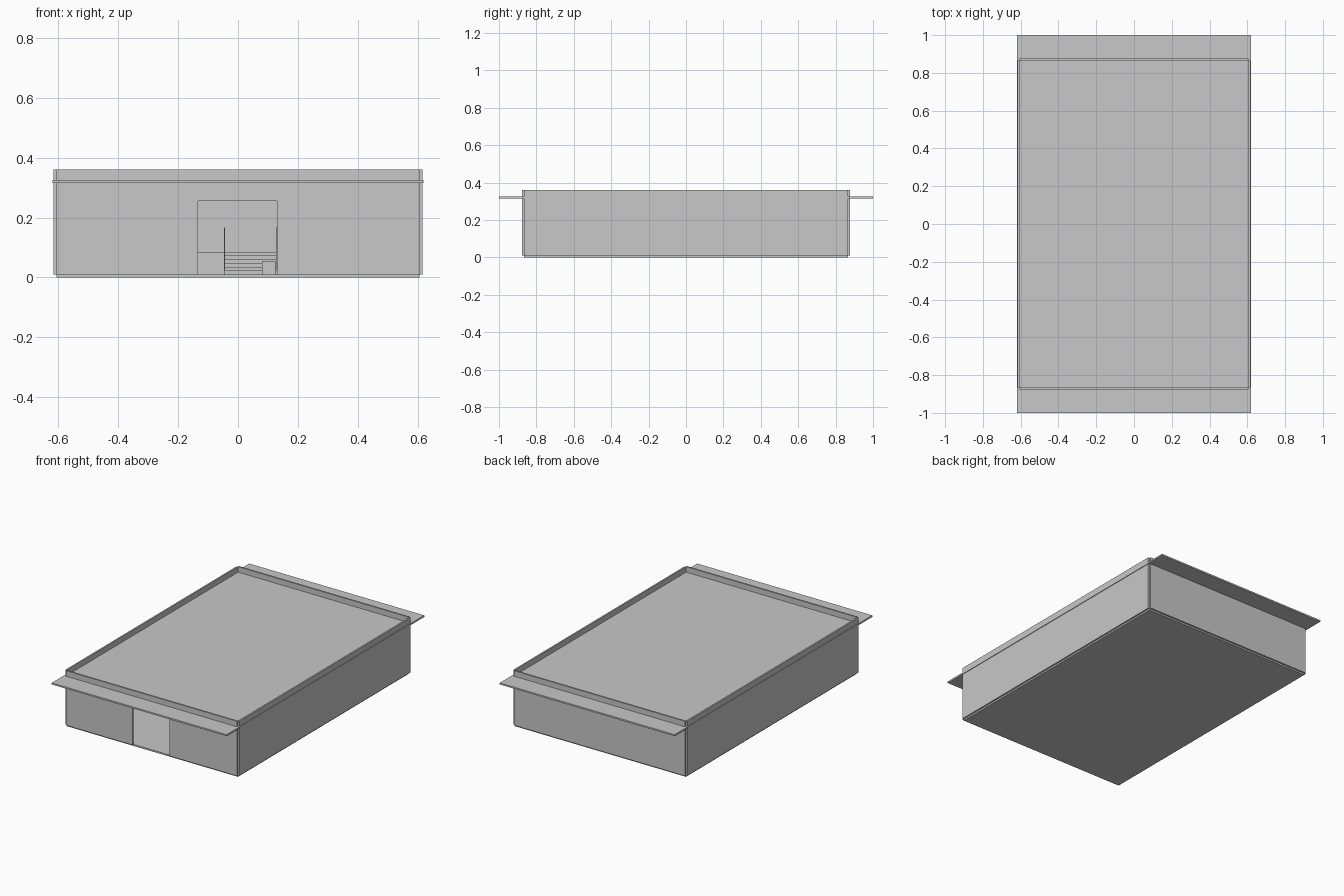
import bpy, bmesh

if "Cube" in bpy.data.objects:
    bpy.data.objects.remove(bpy.data.objects["Cube"])

# One flat colour for the whole building
grey = bpy.data.materials.new("light_grey")
grey.diffuse_color = (0.58, 0.58, 0.58, 1)
grey.use_nodes = True
grey.node_tree.nodes["Principled BSDF"].inputs["Base Color"].default_value = grey.diffuse_color


def finish(name, bm):
    bmesh.ops.recalc_face_normals(bm, faces=bm.faces)
    mesh = bpy.data.meshes.new(name)
    bm.to_mesh(mesh)
    bm.free()
    mesh.materials.append(grey)
    obj = bpy.data.objects.new(name, mesh)
    bpy.context.collection.objects.link(obj)
    return obj


def box(name, x0, x1, y0, y1, z0, z1):
    bm = bmesh.new()
    bmesh.ops.create_cube(bm, size=1)
    for v in bm.verts:
        v.co = ((x0 + x1) / 2 + v.co.x * (x1 - x0),
                (y0 + y1) / 2 + v.co.y * (y1 - y0),
                (z0 + z1) / 2 + v.co.z * (z1 - z0))
    return finish(name, bm)


def extrude(name, points, axis, start, depth):
    """Extrude a profile along x (points are y, z) or along y (points are x, z)."""
    bm = bmesh.new()
    if axis == "x":
        verts = [bm.verts.new((start, a, b)) for a, b in points]
        move = (depth, 0, 0)
    else:
        verts = [bm.verts.new((a, start, b)) for a, b in points]
        move = (0, depth, 0)
    face = bm.faces.new(verts)
    new = bmesh.ops.extrude_face_region(bm, geom=[face])["geom"]
    bmesh.ops.translate(bm, vec=move, verts=[g for g in new if isinstance(g, bmesh.types.BMVert)])
    return finish(name, bm)


IX, IY = 0.606, 0.866      # inner footprint
OX, OY = 0.616, 0.877      # outer face of the walls
Z0, Z1 = 0.01, 0.36        # wall bottom and parapet top
DL, DR, DT = -0.133, 0.13, 0.255   # doorway

# Floor and overhanging roof
box("floor", -IX, IX, -IY, IY, 0, Z0)
box("roof", -0.62, 0.62, -1, 1, 0.315, 0.325)

# Four wall panels, leaving notched corners
box("left_wall", -OX, -IX, -IY, IY, Z0, Z1)
box("right_wall", IX, OX, -IY, IY, Z0, Z1)
box("back_wall", -IX, IX, IY, OY, Z0, Z1)
extrude("front_wall", [(-IX, Z0), (DL, Z0), (DL, DT), (DR, DT), (DR, Z0),
                       (IX, Z0), (IX, Z1), (-IX, Z1)], "y", -OY, OY - IY)

# Raised platform inside
PY, PZ = 0.2, 0.085
box("platform", -IX, IX, PY, IY, Z0, PZ)

# Steps up to the platform
count, tread = 5, 0.035
rise = (PZ - Z0) / (count + 1)
start = PY - count * tread
profile = [(start, Z0)]
for i in range(count):
    z = Z0 + (i + 1) * rise
    profile += [(start + i * tread, z), (start + (i + 1) * tread, z)]
profile.append((PY, Z0))
extrude("steps", profile, "x", -0.045, 0.172)

# Thin railings beside the steps
for side, x in (("left", -0.047), ("right", 0.127)):
    extrude(side + "_handrail", [(start, 0.095), (PY, 0.16), (PY, 0.167), (start, 0.102)],
            "x", x, 0.003)
    for label, y, z0, z1 in (("lower", start, Z0, 0.1), ("upper", PY - 0.004, Z0, 0.163)):
        box(f"{side}_{label}_post", x, x + 0.003, y, y + 0.004, z0, z1)

# Small crate in front of the steps
box("crate", 0.08, 0.125, start - 0.06, start - 0.015, Z0, 0.055)
